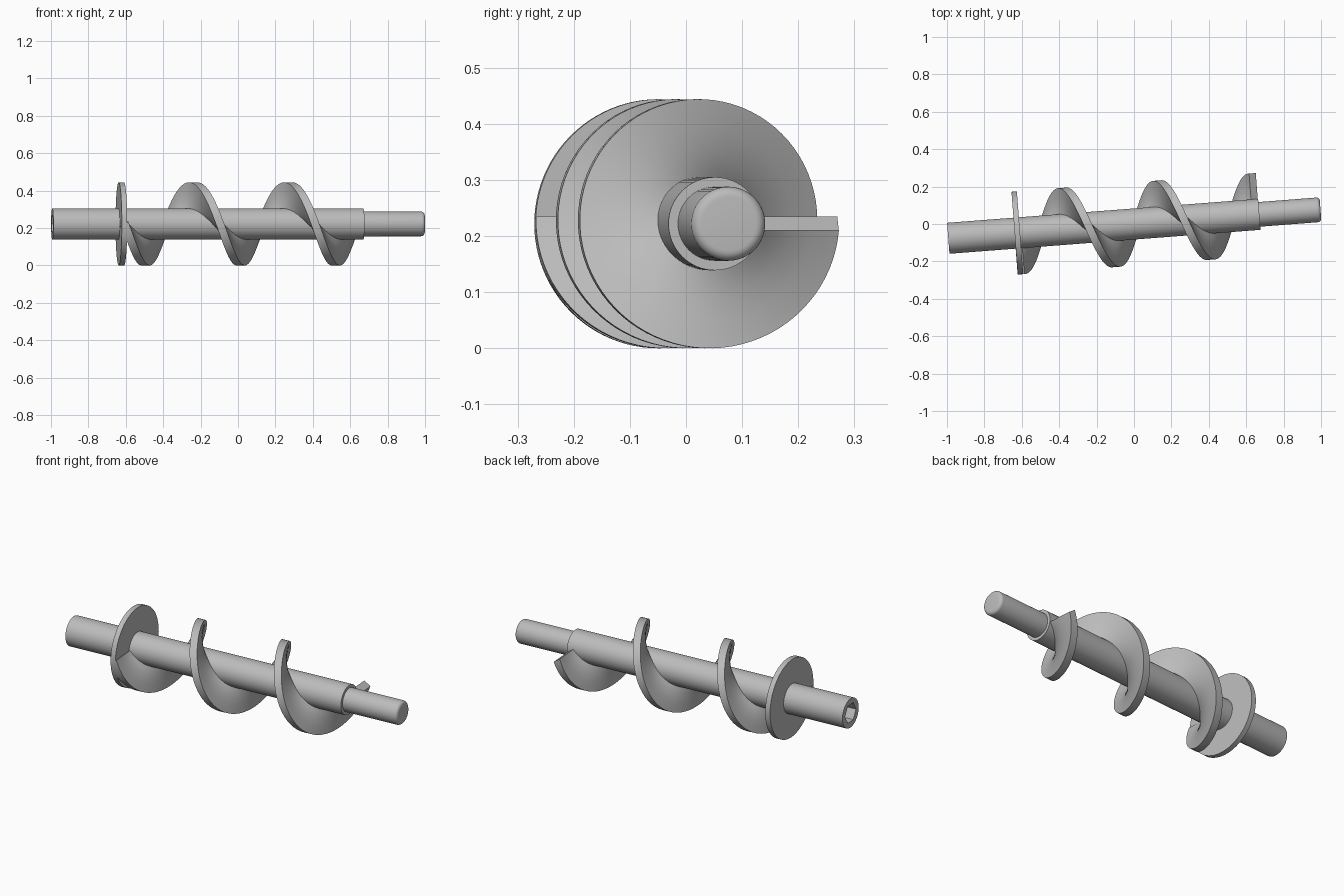
import bpy, bmesh, math
from mathutils import Matrix

if "Cube" in bpy.data.objects:
    bpy.data.objects.remove(bpy.data.objects["Cube"])

TILT = Matrix.Translation((0, 0, 0.222)) @ Matrix.Rotation(math.radians(4.4), 4, 'Z')

steel = bpy.data.materials.new("grey steel")
steel.diffuse_color = (0.5, 0.5, 0.5, 1)
steel.use_nodes = True
steel.node_tree.nodes["Principled BSDF"].inputs["Base Color"].default_value = steel.diffuse_color


def finish(name, bm, smooth=True):
    bmesh.ops.recalc_face_normals(bm, faces=bm.faces)
    me = bpy.data.meshes.new(name)
    bm.to_mesh(me)
    bm.free()
    me.materials.append(steel)
    ob = bpy.data.objects.new(name, me)
    bpy.context.collection.objects.link(ob)
    ob.matrix_world = TILT
    if smooth:
        bpy.ops.object.select_all(action='DESELECT')
        ob.select_set(True)
        bpy.context.view_layer.objects.active = ob
        bpy.ops.object.shade_smooth_by_angle(angle=math.radians(30))
    return ob


def turned(name, profile, sides=64, smooth=True):
    """Solid of revolution about the local x axis from (x, radius) points."""
    bm = bmesh.new()
    rings = []
    for x, r in profile:
        rings.append([bm.verts.new((x, r * math.cos(2 * math.pi * i / sides),
                                    r * math.sin(2 * math.pi * i / sides))) for i in range(sides)])
    for a, b in zip(rings, rings[1:]):
        for i in range(sides):
            j = (i + 1) % sides
            bm.faces.new((a[i], a[j], b[j], b[i]))
    bm.faces.new(rings[0])
    bm.faces.new(rings[-1])
    return finish(name, bm, smooth)


# Stepped shaft with a rounded tip
fillet = 0.018
tip = [(1.0 - fillet + fillet * math.sin(a), 0.066 - fillet + fillet * math.cos(a))
       for a in (math.pi / 2 * k / 6 for k in range(7))]
shaft = turned("shaft", [(-0.996, 0.083), (0.672, 0.083), (0.672, 0.066)] + tip)

# Hexagonal drive socket in the plain end
cutter = turned("socket_cutter", [(-1.1, 0.056), (-0.88, 0.056)], 6, False)
cutter.hide_render = True
cutter.hide_set(True)
cut = shaft.modifiers.new("socket", 'BOOLEAN')
cut.operation = 'DIFFERENCE'
cut.solver = 'EXACT'
cut.object = cutter

# End disc
turned("end_disc", [(-0.640, 0.222), (-0.611, 0.222)], 96)

# Screw flight: 2.5 turns, end faces square to the spiral
PITCH, TURNS, END = 0.51, 2.5, 0.652
HALF_AXIAL, HALF_SHEAR = 0.018, 0.0125
STEPS = 200
radii = [0.074, 0.1, 0.135, 0.175, 0.222]
section = [(r, -1) for r in radii] + [(r, 1) for r in reversed(radii)]

bm = bmesh.new()
rings = []
for i in range(STEPS + 1):
    phi = -2 * math.pi * TURNS * (1 - i / STEPS)
    t = END + PITCH * phi / (2 * math.pi)
    ring = []
    for r, side in section:
        a = phi - side * HALF_SHEAR / r
        ring.append(bm.verts.new((t + side * HALF_AXIAL, r * math.cos(a), r * math.sin(a))))
    rings.append(ring)
n = len(section)
for a, b in zip(rings, rings[1:]):
    for i in range(n):
        j = (i + 1) % n
        bm.faces.new((a[i], a[j], b[j], b[i]))
for ring in (rings[0], rings[-1]):
    for k in range(len(radii) - 1):
        bm.faces.new((ring[k], ring[k + 1], ring[n - 2 - k], ring[n - 1 - k]))
finish("screw_flight", bm)
